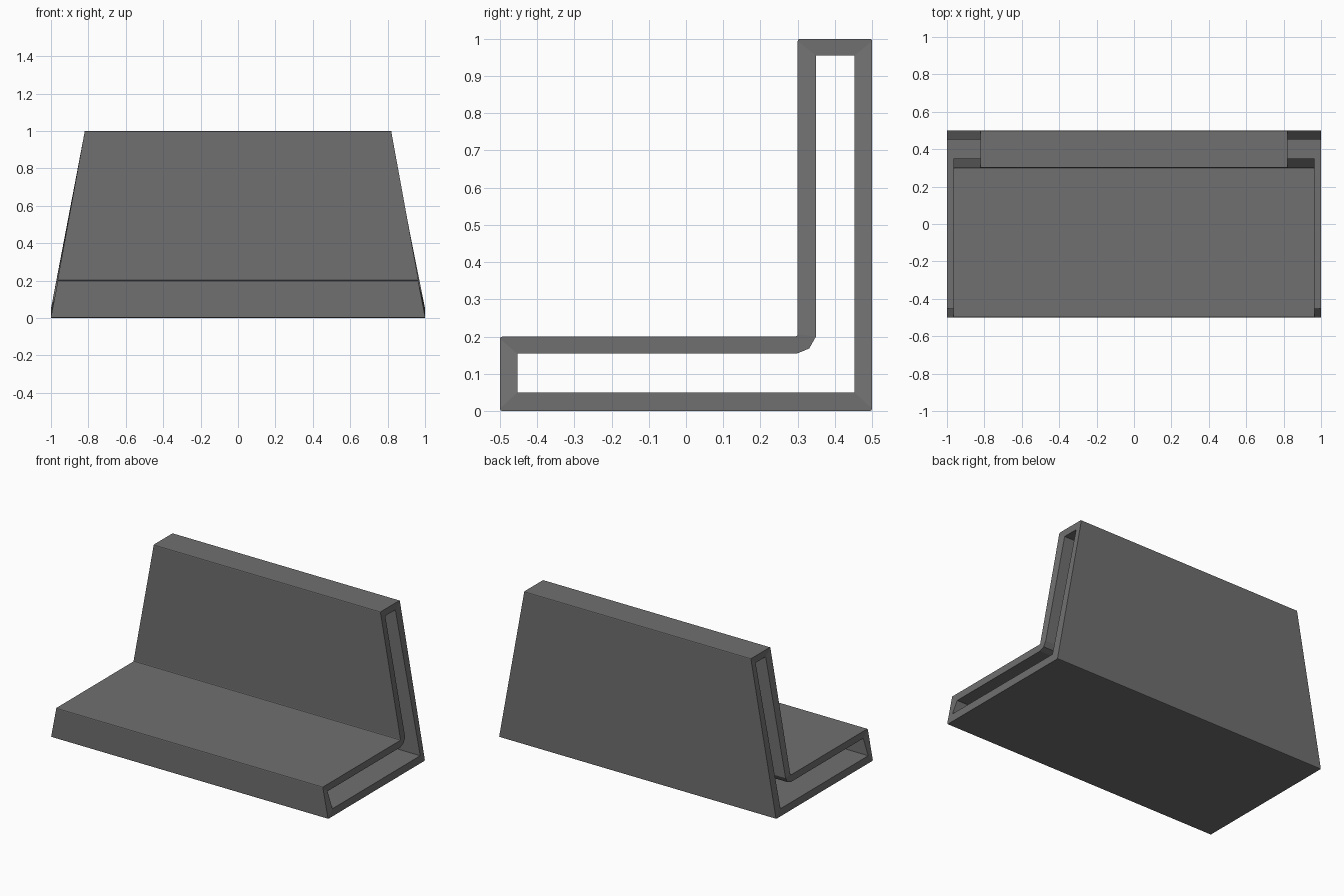
import bpy, bmesh, math

if "Cube" in bpy.data.objects:
    bpy.data.objects.remove(bpy.data.objects["Cube"])

BEVEL = 0.006


def half_width(z):
    return 1.0 - 0.18 * z


# L-shaped side profile: outer corner, direction in, direction out, inner corner
corners = [
    ((-0.5, 0.0), (0, -1), (1, 0), (-0.453, 0.05)),
    ((0.5, 0.0), (1, 0), (0, 1), (0.453, 0.05)),
    ((0.5, 1.0), (0, 1), (-1, 0), (0.453, 0.955)),
    ((0.3, 1.0), (-1, 0), (0, -1), (0.349, 0.955)),
    ((0.3, 0.2), (0, -1), (-1, 0), None),
    ((-0.5, 0.2), (-1, 0), (0, -1), (-0.453, 0.154)),
]
# rounded inside of the bend
bend = [(0.349, 0.2), (0.331, 0.168), (0.297, 0.154)]

# Matched outer/inner points: (outer, inner, half width at this corner)
pairs = []
for (y, z), d_in, d_out, inner in corners:
    start = (y - d_in[0] * BEVEL, z - d_in[1] * BEVEL)
    end = (y + d_out[0] * BEVEL, z + d_out[1] * BEVEL)
    k = 0.3 * BEVEL
    middle = (y + (d_out[0] - d_in[0]) * k, z + (d_out[1] - d_in[1]) * k)
    for i, outer in enumerate((start, middle, end)):
        pairs.append((outer, inner or bend[i], half_width(z)))

# Hollow shell with slanted open ends
bm = bmesh.new()
rings = []
for (oy, oz), (iy, iz), w in pairs:
    rings.append([bm.verts.new(c) for c in (
        (-w, oy, oz), (w, oy, oz), (w, iy, iz), (-w, iy, iz))])
for a, b in zip(rings, rings[1:] + rings[:1]):
    for j in range(4):
        k = (j + 1) % 4
        bm.faces.new((a[j], a[k], b[k], b[j]))
bmesh.ops.remove_doubles(bm, verts=bm.verts, dist=1e-5)
bmesh.ops.recalc_face_normals(bm, faces=bm.faces)
mesh = bpy.data.meshes.new("hollow_bracket")
bm.to_mesh(mesh)
bm.free()
obj = bpy.data.objects.new("hollow_bracket", mesh)
bpy.context.collection.objects.link(obj)

# Dark grey finish
dark = bpy.data.materials.new("dark_grey")
dark.diffuse_color = (0.16, 0.16, 0.16, 1)
dark.use_nodes = True
dark.node_tree.nodes["Principled BSDF"].inputs["Base Color"].default_value = dark.diffuse_color
mesh.materials.append(dark)
